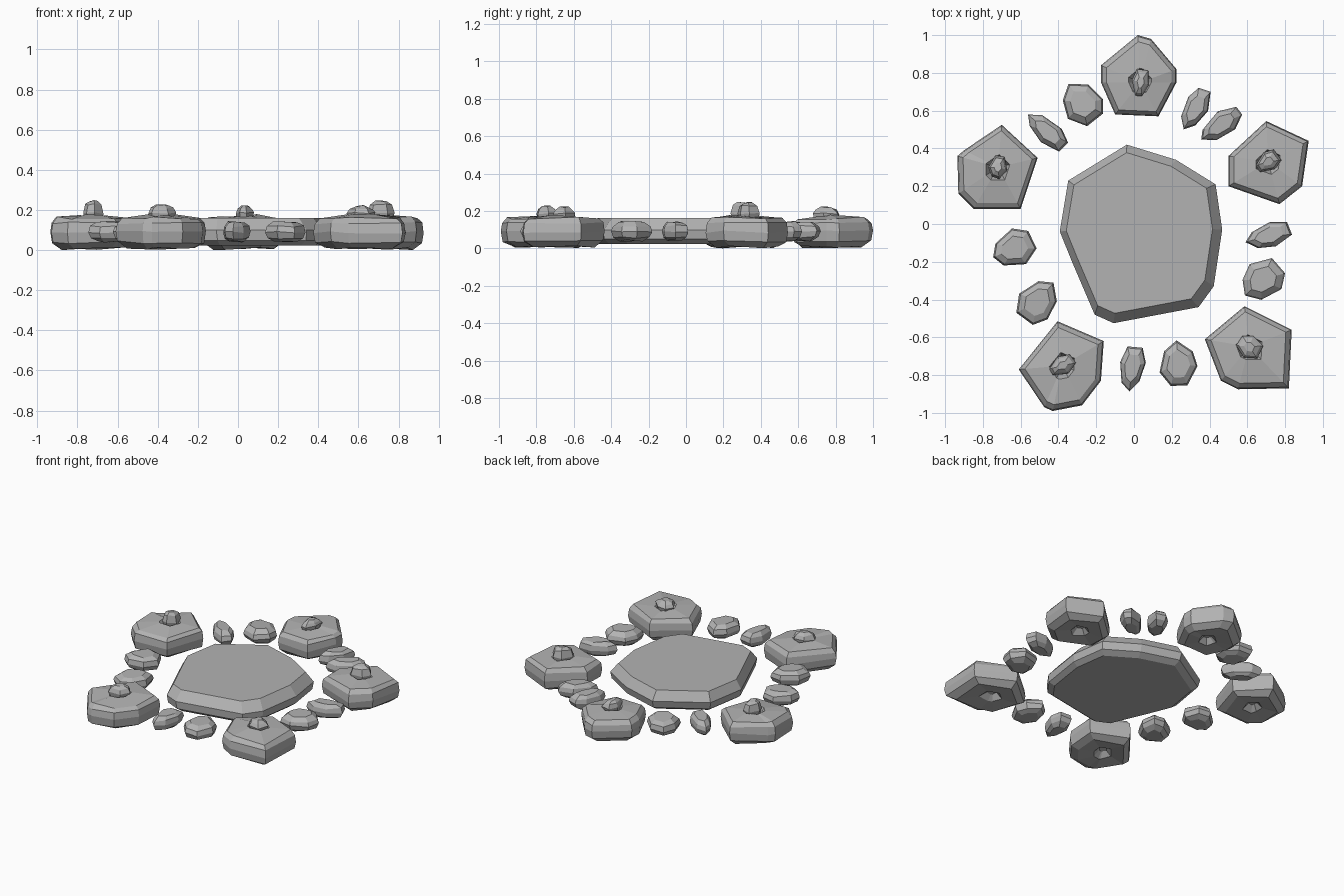
import bpy, bmesh, random
from math import cos, sin, radians, tau
from mathutils import Vector

random.seed(4)
default = bpy.data.objects.get("Cube")
if default:
    bpy.data.objects.remove(default)

stone = bpy.data.materials.new("grey stone")
stone.use_nodes = True
grey = (0.45, 0.45, 0.45, 1)
stone.diffuse_color = grey
bsdf = stone.node_tree.nodes["Principled BSDF"]
bsdf.inputs["Base Color"].default_value = grey
bsdf.inputs["Roughness"].default_value = 0.9


def chiselled(name, outline, pivot, profile, shift=(0, 0), rough=0.0):
    """Stack copies of an outline, scaled about a pivot, at the profile heights."""
    bm = bmesh.new()
    pivot, shift = Vector(pivot), Vector(shift)
    rings = []
    for level, (scale, z) in enumerate(profile):
        ring = []
        for point in outline:
            p = pivot + (Vector(point) - pivot) * scale
            p += shift * level / (len(profile) - 1)
            ring.append(bm.verts.new((p.x, p.y, z + random.uniform(-rough, rough))))
        rings.append(ring)
    count = len(outline)
    for low, high in zip(rings, rings[1:]):
        for i in range(count):
            j = (i + 1) % count
            bm.faces.new((low[i], low[j], high[j], high[i]))
    bm.faces.new(rings[0][::-1])
    bm.faces.new(rings[-1])
    bmesh.ops.recalc_face_normals(bm, faces=bm.faces)
    mesh = bpy.data.meshes.new(name)
    bm.to_mesh(mesh)
    bm.free()
    mesh.materials.append(stone)
    obj = bpy.data.objects.new(name, mesh)
    bpy.context.collection.objects.link(obj)
    return obj


def egg(center, length, width, angle, sides=7, taper=0.2):
    """Uneven oval outline with its broad end along the angle."""
    a = radians(angle)
    points = []
    for i in range(sides):
        t = tau * (i + 0.5) / sides + random.uniform(-0.15, 0.15)
        u = length * cos(t)
        v = width * sin(t) * (1 + taper * cos(t)) * 1.05
        points.append((center[0] + u * cos(a) - v * sin(a),
                       center[1] + u * sin(a) + v * cos(a)))
    return points


# Central slab
slab = [(-.03, .41), (-.34, .22), (-.385, -.05), (-.32, -.21), (-.2, -.49), (-.1, -.535),
        (.35, -.45), (.43, -.34), (.475, -.04), (.44, .2), (.23, .33)]
chiselled("central_slab", slab, (0, -.06),
          [(.9, .035), (.98, .06), (1, .11), (.9, .172)], shift=(-.012, .015))

# Five large rocks: outline, then crystal centre, half length, half width, angle, tip height
rocks = {
    "back": ([(.02, 1), (.09, .98), (.225, .82), (.225, .75), (.13, .57), (-.1, .58),
              (-.175, .75), (-.175, .84)], (.035, .75), .08, .045, 80, .23),
    "left": ([(.7, .545), (.925, .44), (.89, .2), (.77, .105), (.5, .2), (.5, .36)],
             (.71, .33), .075, .05, 35, .255),
    "front_left": ([(.585, -.435), (.835, -.56), (.82, -.87), (.55, -.875), (.46, -.83),
                    (.375, -.61)], (.61, -.65), .075, .06, -30, .23),
    "front_right": ([(-.405, -.515), (-.16, -.62), (-.175, -.83), (-.275, -.96),
                     (-.43, -.99), (-.475, -.97), (-.61, -.77)],
                    (-.38, -.75), .075, .05, 30, .235),
    "right": ([(-.7, .525), (-.51, .35), (-.6, .08), (-.85, .08), (-.93, .16),
               (-.935, .36), (-.9, .39)], (-.72, .3), .065, .05, 80, .255),
}
# Rock profile runs from the underside pit, round the wall, to the pit on top
rock_profile = [(.12, .06), (.28, .025), (.75, .018), (.96, .05), (1, .1),
                (.97, .145), (.86, .172), (.3, .184), (.2, .14)]
for side, (outline, center, length, width, angle, tip) in rocks.items():
    chiselled(side + "_rock", outline, center, rock_profile, rough=.007)
    chiselled(side + "_crystal", egg(center, length, width, angle, sides=6), center,
              [(.5, .12), (.85, .16), (1, .195), (.8, tip - .015), (.4, tip)], rough=.005)

# Ten small stones between the rocks: centre, half length, half width, broad end angle
pebbles = [
    ((-.275, .64), .125, .1, -60), ((-.46, .49), .135, .06, -43),
    ((.325, .61), .125, .06, 60), ((.46, .525), .13, .062, 38),
    ((.715, -.06), .13, .062, 18), ((.68, -.295), .125, .1, 45),
    ((.235, -.74), .125, .095, -90), ((-.01, -.76), .128, .063, 80),
    ((-.51, -.41), .13, .095, -130), ((-.635, -.13), .12, .095, 25),
]
for number, (center, length, width, angle) in enumerate(pebbles, 1):
    chiselled(f"small_stone_{number}", egg(center, length, width, angle), center,
              [(.55, .052), (.88, .07), (1, .1), (.92, .13), (.62, .152)], rough=.005)

# Rest the lowest point on the ground
stones = [o for o in bpy.context.collection.objects if o.type == "MESH" and stone.name in o.data.materials]
lowest = min(v.co.z for o in stones for v in o.data.vertices)
for o in stones:
    o.location.z -= lowest
